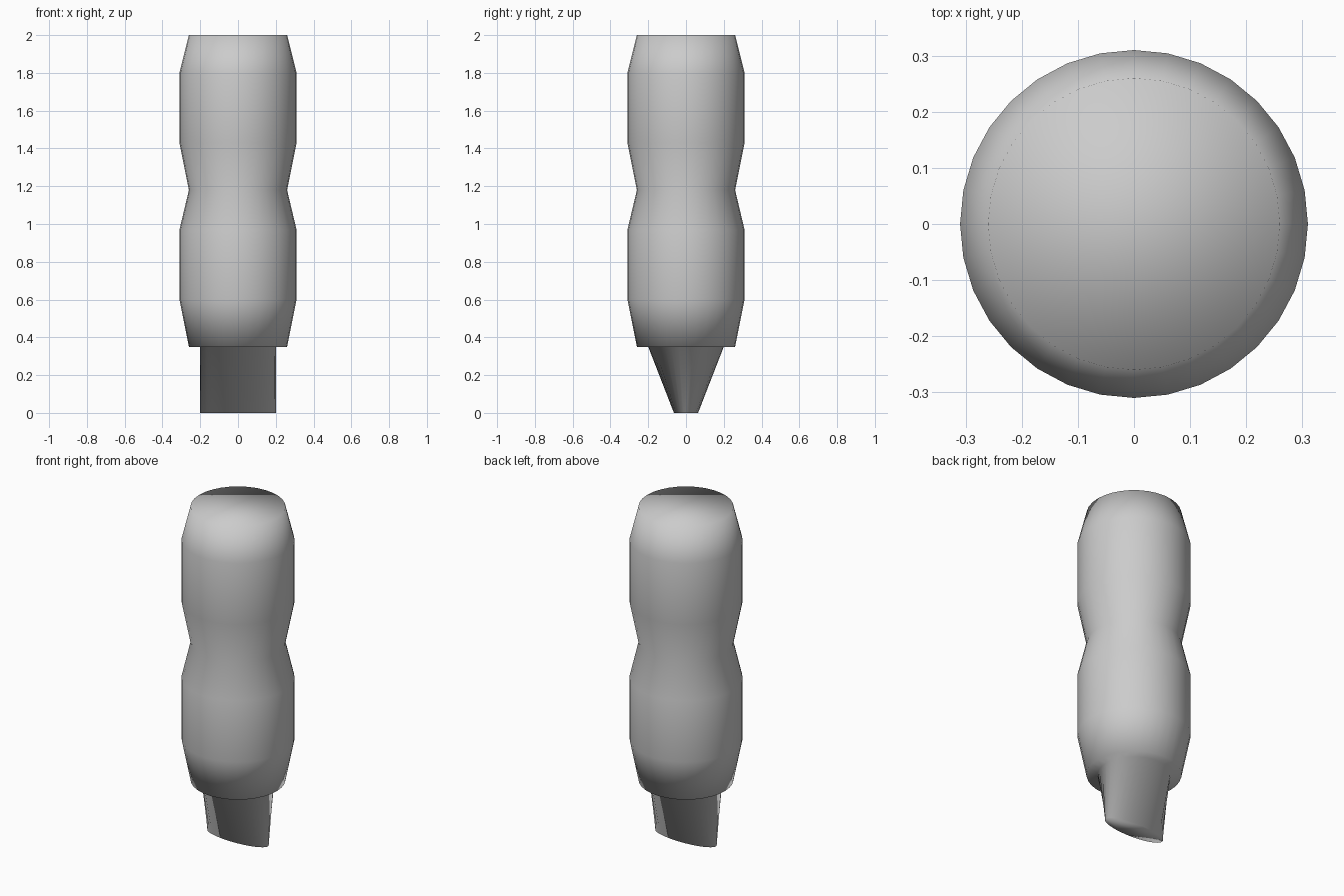
import bpy, bmesh, math

if "Cube" in bpy.data.objects:
    bpy.data.objects.remove(bpy.data.objects["Cube"])

SIDES = 32
# rings from the bottom up: height, x radius, y radius
RINGS = [
    (0.00, 0.20, 0.064),   # flattened tip
    (0.35, 0.20, 0.20),    # top of tip
    (0.35, 0.26, 0.26),    # underside shoulder of grip
    (0.60, 0.31, 0.31),
    (0.97, 0.31, 0.31),
    (1.18, 0.26, 0.26),    # waist
    (1.43, 0.31, 0.31),
    (1.80, 0.31, 0.31),
    (2.00, 0.26, 0.26),    # flat top
]


def ring(bm, z, rx, ry):
    angles = [2 * math.pi * i / SIDES for i in range(SIDES)]
    return [bm.verts.new((rx * math.cos(a), ry * math.sin(a), z)) for a in angles]


# handle: one continuous skin from tip to top
bm = bmesh.new()
loops = [ring(bm, *r) for r in RINGS]
for low, high in zip(loops, loops[1:]):
    for i in range(SIDES):
        j = (i + 1) % SIDES
        bm.faces.new((low[i], low[j], high[j], high[i]))

# end caps
bm.faces.new(loops[0][::-1])
bm.faces.new(loops[-1])
for f in bm.faces:
    f.smooth = True

mesh = bpy.data.meshes.new("handle")
bm.to_mesh(mesh)
bm.free()
handle = bpy.data.objects.new("handle", mesh)
bpy.context.collection.objects.link(handle)
